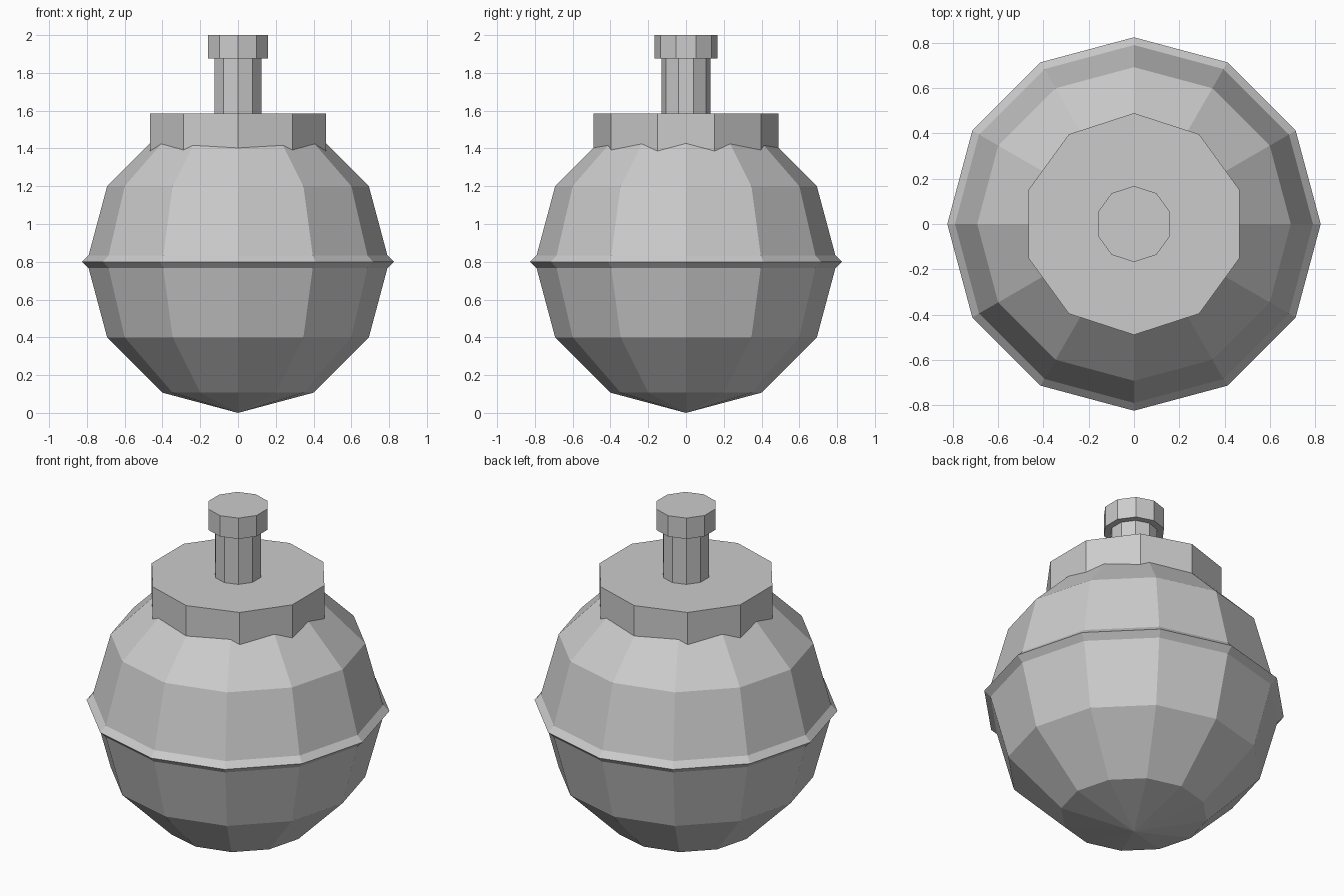
import bpy
import math

cube = bpy.data.objects.get("Cube")
if cube:
    bpy.data.objects.remove(cube, do_unlink=True)

grey = bpy.data.materials.new("plain grey")
grey.use_nodes = True
colour = (0.6, 0.6, 0.6, 1)
grey.diffuse_color = colour
grey.node_tree.nodes["Principled BSDF"].inputs["Base Color"].default_value = colour


def finish(name):
    obj = bpy.context.object
    obj.name = name
    obj.data.materials.append(grey)
    return obj


def prism(name, radius, bottom, top):
    """Ten-sided upright prism with a corner on the y axis."""
    bpy.ops.mesh.primitive_cylinder_add(
        vertices=10, radius=radius, depth=top - bottom,
        location=(0, 0, (bottom + top) / 2))
    return finish(name)


# Round faceted body
bpy.ops.mesh.primitive_uv_sphere_add(
    segments=12, ring_count=6, radius=0.8, location=(0, 0, 0.8))
finish("round_body")

# Sharp ridge around the middle
bpy.ops.mesh.primitive_torus_add(
    major_segments=12, minor_segments=4, major_radius=0.785,
    minor_radius=0.04, location=(0, 0, 0.8))
finish("middle_ridge")

# Collar, stem and knob on top
prism("collar", 0.49, 1.34, 1.585)
prism("stem", 0.13, 1.5, 1.88)
prism("knob", 0.168, 1.875, 2.0)
